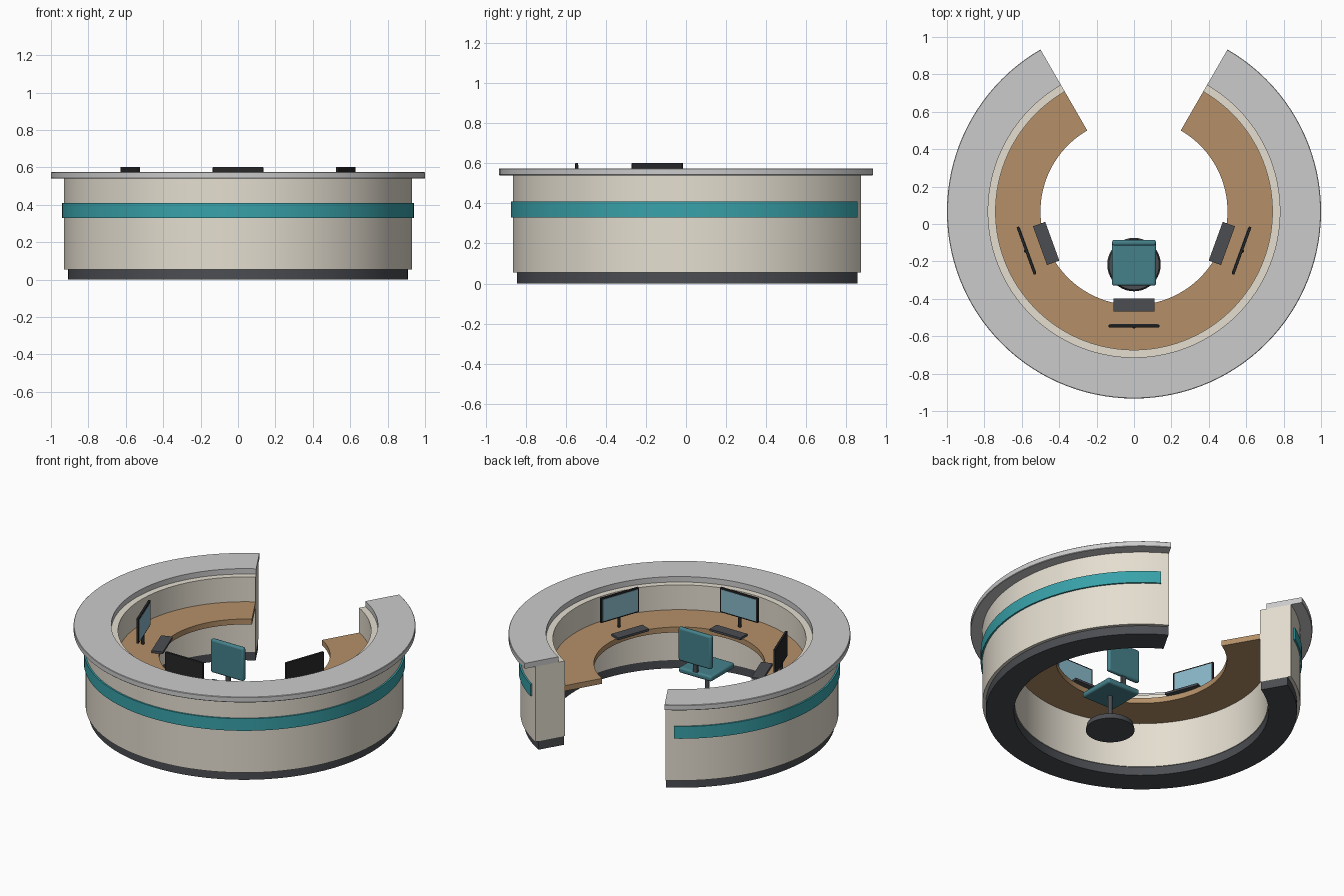
import bpy, bmesh
from math import radians, cos, sin, pi
from mathutils import Matrix, Vector

if "Cube" in bpy.data.objects:
    bpy.data.objects.remove(bpy.data.objects["Cube"])

CY = 0.067  # centre of the ring on y


def mat(name, r, g, b):
    m = bpy.data.materials.new(name)
    m.diffuse_color = (r, g, b, 1)
    m.use_nodes = True
    m.node_tree.nodes["Principled BSDF"].inputs["Base Color"].default_value = m.diffuse_color
    return m


CREAM = mat("cream", 0.78, 0.73, 0.63)
WHITE = mat("white", 0.84, 0.84, 0.81)
DARK = mat("dark_grey", 0.07, 0.075, 0.085)
TEAL = mat("teal", 0.04, 0.36, 0.40)
WOOD = mat("wood", 0.46, 0.28, 0.14)
BLACK = mat("black", 0.02, 0.02, 0.022)
GLASS = mat("screen_blue", 0.25, 0.48, 0.58)
FABRIC = mat("fabric", 0.06, 0.22, 0.26)


def finish(bm, name, material, bevel=0.0):
    bmesh.ops.recalc_face_normals(bm, faces=bm.faces[:])
    me = bpy.data.meshes.new(name)
    bm.to_mesh(me)
    bm.free()
    me.materials.append(material)
    ob = bpy.data.objects.new(name, me)
    bpy.context.collection.objects.link(ob)
    if bevel:
        mod = ob.modifiers.new("bevel", 'BEVEL')
        mod.width, mod.segments = bevel, 3
    bpy.ops.object.select_all(action='DESELECT')
    ob.select_set(True)
    bpy.context.view_layer.objects.active = ob
    bpy.ops.object.shade_smooth_by_angle(angle=radians(35))
    return ob


def arc(name, profile, material, trim=0.0, steps=100):
    """Sweep an (r, z) profile round the ring, leaving the entrance open at the back."""
    bm = bmesh.new()
    a0, a1 = radians(120 + trim), radians(420 - trim)
    rows = []
    for i in range(steps + 1):
        a = a0 + (a1 - a0) * i / steps
        rows.append([bm.verts.new((r * cos(a), CY + r * sin(a), z)) for r, z in profile])
    n = len(profile)
    for p, q in zip(rows, rows[1:]):
        for j in range(n):
            k = (j + 1) % n
            bm.faces.new((p[j], p[k], q[k], q[j]))
    bm.faces.new(rows[0])
    bm.faces.new(rows[-1])
    return finish(bm, name, material)


def rect(r0, r1, z0, z1):
    return [(r0, z0), (r1, z0), (r1, z1), (r0, z1)]


def box(name, centre, size, material, matrix=Matrix(), bevel=0.0):
    bm = bmesh.new()
    bmesh.ops.create_cube(bm, size=1)
    bm.transform(matrix @ Matrix.Translation(centre) @ Matrix.Diagonal((*size, 1)))
    return finish(bm, name, material, bevel)


def cylinder(name, centre, r, h, material, matrix=Matrix(), r_top=None, seg=32):
    bm = bmesh.new()
    bmesh.ops.create_cone(bm, cap_ends=True, segments=seg, radius1=r,
                          radius2=r if r_top is None else r_top, depth=h)
    bm.transform(matrix @ Matrix.Translation(centre))
    return finish(bm, name, material)


# Ring-shaped counter
arc("plinth", rect(0.745, 0.91, 0, 0.055), DARK)
arc("counter_wall", rect(0.74, 0.93, 0.055, 0.54), CREAM)
arc("accent_band", rect(0.92, 0.94, 0.33, 0.408), TEAL, trim=3)
arc("counter_top", [(0.78, 0.54), (0.997, 0.54), (1.0, 0.543), (1.0, 0.572),
                    (0.997, 0.575), (0.78, 0.575)], WHITE)
arc("desk_top", rect(0.5, 0.745, 0.345, 0.38), WOOD)

# Three workstations: local +x points outward from the ring centre
for label, deg in (("left", 200), ("middle", 270), ("right", 340)):
    m = Matrix.Translation((0, CY, 0)) @ Matrix.Rotation(radians(deg), 4, 'Z')
    box(label + "_monitor", (0.612, 0, 0.522), (0.015, 0.27, 0.16), BLACK, m, 0.003)
    box(label + "_screen", (0.604, 0, 0.522), (0.003, 0.25, 0.14), GLASS, m)
    cylinder(label + "_monitor_stand", (0.616, 0, 0.42), 0.01, 0.08, BLACK, m, seg=16)
    box(label + "_keyboard", (0.5, 0, 0.387), (0.07, 0.22, 0.014), DARK, m)

# Swivel chair
cylinder("chair_base", (0, -0.217, 0.018), 0.143, 0.036, DARK, r_top=0.135, seg=40)
cylinder("chair_post", (0, -0.217, 0.13), 0.014, 0.2, DARK, seg=20)
box("chair_seat", (0, -0.21, 0.245), (0.235, 0.24, 0.036), FABRIC, bevel=0.012)
box("chair_back_support", (0, -0.098, 0.29), (0.03, 0.012, 0.09), DARK)
box("chair_backrest", (0, -0.1, 0.415), (0.235, 0.03, 0.215), FABRIC, bevel=0.012)
